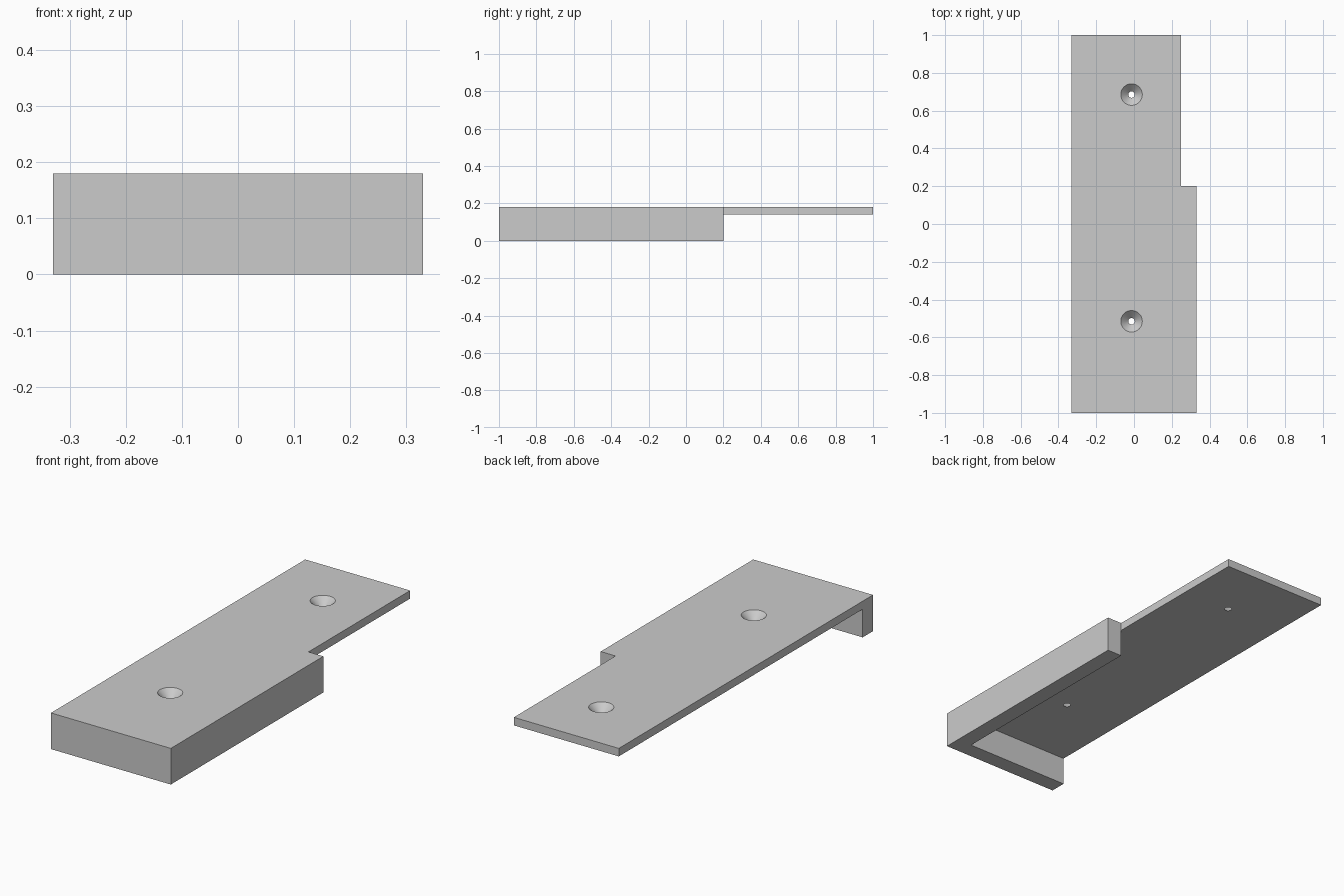
import bpy
import bmesh
import math
from mathutils import Matrix

cube = bpy.data.objects.get("Cube")
if cube:
    bpy.data.objects.remove(cube, do_unlink=True)

WIDTH, LENGTH, HEIGHT = 0.66, 2.0, 0.18
PLATE, WALL = 0.04, 0.082
X, Y = WIDTH / 2, LENGTH / 2
STEP_X, STEP_Y = X - WALL, 0.2
HOLE_X, HOLE_YS = -0.013, (0.685, -0.515)
TOP_R, BOTTOM_R = 0.057, 0.017

grey = bpy.data.materials.new("plain grey")
grey.use_nodes = True
colour = (0.6, 0.6, 0.6, 1)
grey.diffuse_color = colour
grey.node_tree.nodes["Principled BSDF"].inputs["Base Color"].default_value = colour


def make_object(name, bm):
    mesh = bpy.data.meshes.new(name)
    bmesh.ops.recalc_face_normals(bm, faces=bm.faces)
    bm.to_mesh(mesh)
    bm.free()
    mesh.materials.append(grey)
    obj = bpy.data.objects.new(name, mesh)
    bpy.context.collection.objects.link(obj)
    return obj


def prism(name, outline, z0, z1):
    bm = bmesh.new()
    face = bm.faces.new([bm.verts.new((x, y, z0)) for x, y in outline])
    grown = bmesh.ops.extrude_face_region(bm, geom=[face])["geom"]
    verts = [v for v in grown if isinstance(v, bmesh.types.BMVert)]
    bmesh.ops.translate(bm, verts=verts, vec=(0, 0, z1 - z0))
    return make_object(name, bm)


def countersink(name, y):
    # Cone runs past both plate faces along the same slope
    extra = 0.01
    slope = (TOP_R - BOTTOM_R) / PLATE * extra
    bm = bmesh.new()
    bmesh.ops.create_cone(
        bm, cap_ends=True, segments=48,
        radius1=BOTTOM_R - slope, radius2=TOP_R + slope,
        depth=PLATE + 2 * extra,
        matrix=Matrix.Translation((HOLE_X, y, HEIGHT - PLATE / 2)))
    return make_object(name, bm)


# Stepped plate outline at full height
body = prism("mounting_plate", [
    (-X, -Y), (X, -Y), (X, STEP_Y), (STEP_X, STEP_Y), (STEP_X, Y), (-X, Y)],
    0, HEIGHT)

# Underside pocket leaves the front and side walls
far = 1.5
pocket = prism("pocket_cutter", [
    (-far, WALL - Y), (STEP_X, WALL - Y), (STEP_X, STEP_Y),
    (far, STEP_Y), (far, far), (-far, far)], -0.1, HEIGHT - PLATE)

# Countersunk screw holes
cutters = [pocket] + [countersink("screw_hole_cutter", y) for y in HOLE_YS]

bpy.ops.object.select_all(action="DESELECT")
bpy.context.view_layer.objects.active = body
body.select_set(True)
for cutter in cutters:
    cutter.hide_render = True
    mod = body.modifiers.new("cut", "BOOLEAN")
    mod.operation = "DIFFERENCE"
    mod.solver = "EXACT"
    mod.object = cutter
    bpy.ops.object.modifier_apply(modifier=mod.name)
    bpy.data.objects.remove(cutter, do_unlink=True)

bpy.ops.object.shade_smooth_by_angle(angle=math.radians(30))
